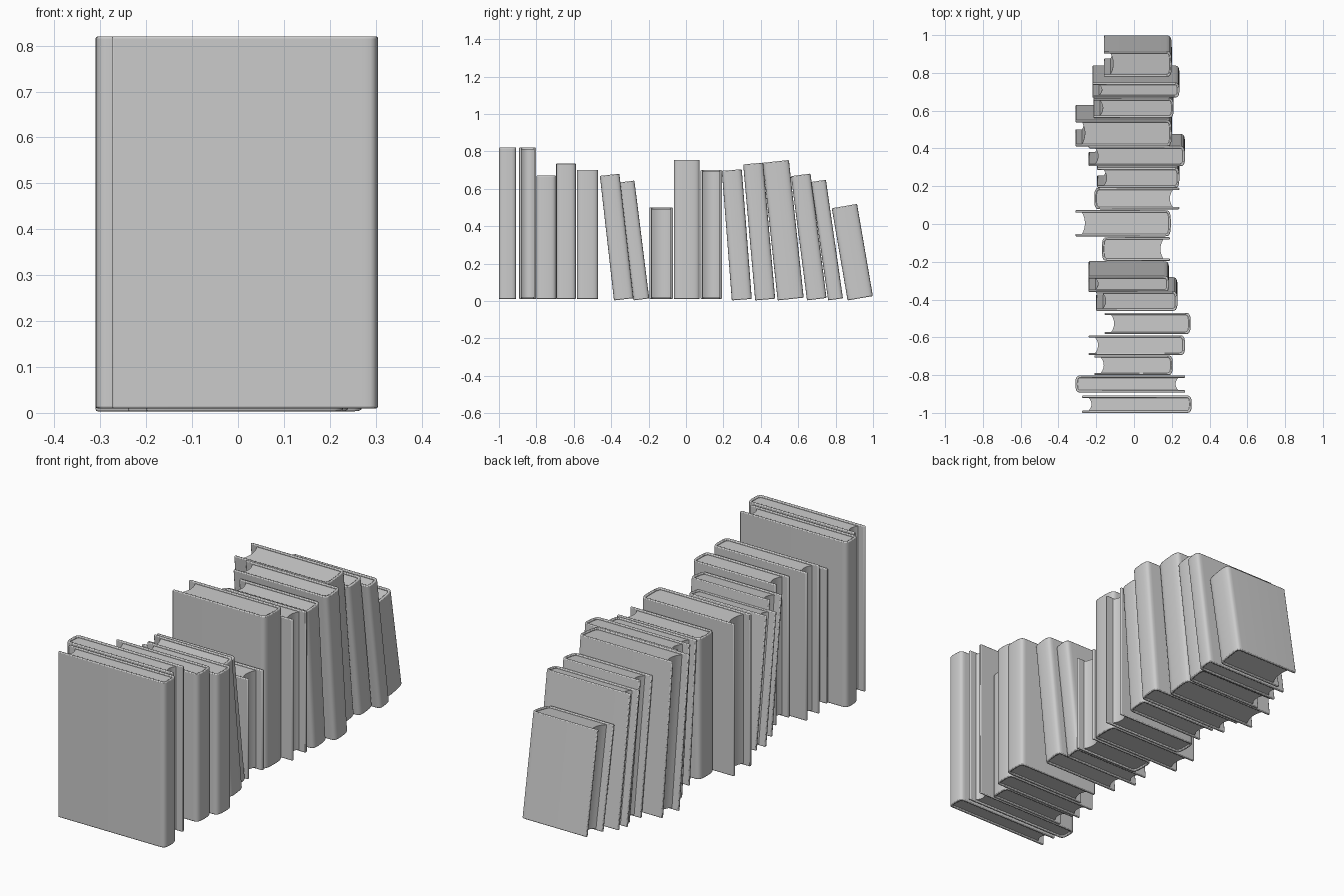
import bpy
import bmesh
import math
from mathutils import Matrix

cube = bpy.data.objects.get("Cube")
if cube:
    bpy.data.objects.remove(cube, do_unlink=True)

grey = bpy.data.materials.new("matte grey")
grey.use_nodes = True
colour = (0.6, 0.6, 0.6, 1)
grey.diffuse_color = colour
grey.node_tree.nodes["Principled BSDF"].inputs["Base Color"].default_value = colour

BOARD = 0.012     # cover thickness
OVERHANG = 0.035  # cover beyond the fore edge
LIP = 0.008       # cover beyond the top and bottom of the pages


def spine_curve(depth, half, steps=12):
    """Softly squared spine outline, bulging towards +x and ending at x = 0."""
    pts = []
    for i in range(steps + 1):
        a = math.pi * (i / steps - 0.5)
        x = depth * max(math.cos(a), 0) ** 0.6
        y = math.copysign(half * abs(math.sin(a)) ** 0.6, a)
        pts.append((x, y))
    return pts


def fore_edge(x, half, hollow, steps=8):
    """Hollow page edge running from +y to -y."""
    pts = []
    for i in range(steps + 1):
        k = 1 - 2 * i / steps
        pts.append((x + hollow * (1 - k * k), half * k))
    return pts


def extrude(name, outline, z0, z1, matrix, bevel):
    bm = bmesh.new()
    face = bm.faces.new([bm.verts.new((x, y, z0)) for x, y in outline])
    side = bmesh.ops.extrude_face_region(bm, geom=[face])["geom"]
    top = [v for v in side if isinstance(v, bmesh.types.BMVert)]
    bmesh.ops.translate(bm, verts=top, vec=(0, 0, z1 - z0))
    bm.transform(matrix)
    bmesh.ops.recalc_face_normals(bm, faces=bm.faces)
    mesh = bpy.data.meshes.new(name)
    bm.to_mesh(mesh)
    bm.free()
    mesh.materials.append(grey)
    ob = bpy.data.objects.new(name, mesh)
    bpy.context.collection.objects.link(ob)
    if bevel:
        mod = ob.modifiers.new("soft edges", "BEVEL")
        mod.width = bevel
        mod.segments = 2
        mod.limit_method = "ANGLE"
        mod.angle_limit = math.radians(50)
    bpy.ops.object.select_all(action="DESELECT")
    ob.select_set(True)
    bpy.context.view_layer.objects.active = ob
    bpy.ops.object.shade_smooth_by_angle(angle=math.radians(35))


def book(number, y, thick, height, x0, x1, lean=0, spine=1):
    """Book standing on its front lower edge at y; spine is +1 or -1 along x."""
    half, width, depth = thick / 2, x1 - x0, 0.03
    place = Matrix.Translation(((x0 + x1) / 2, y, 0.003 if lean else 0.01))
    place = place @ Matrix.Rotation(lean, 4, "X") @ Matrix.Translation((0, half, 0))
    if spine < 0:
        place = place @ Matrix.Rotation(math.pi, 4, "Z")
    place = place @ Matrix.Translation((width / 2 - depth, 0, 0))
    fore = depth - width
    inner = half - BOARD
    # wrap-round cover
    outside = [(fore, -half)] + spine_curve(depth, half) + [(fore, half)]
    inside = [(fore, inner)] + spine_curve(depth - BOARD, inner)[::-1] + [(fore, -inner)]
    extrude(f"book_{number}_cover", outside + inside, 0, height, place, 0.004)
    # page block
    pages = spine_curve(depth - BOARD, inner) + fore_edge(fore + OVERHANG, inner, 0.015)
    extrude(f"book_{number}_pages", pages, LIP, height - LIP, place, 0)


# y, thickness, height, x range, lean, spine side
shelf = [
    (-1.0, 0.092, 0.81, -0.275, 0.305),
    (-0.892, 0.09, 0.81, -0.31, 0.27, 0, -1),
    (-0.8, 0.105, 0.66, -0.21, 0.205),
    (-0.694, 0.105, 0.725, -0.24, 0.27),
    (-0.583, 0.113, 0.69, -0.155, 0.30),
    (-0.385, 0.105, 0.67, -0.2, 0.23, 0.113),
    (-0.281, 0.085, 0.635, -0.24, 0.185, 0.125),
    (-0.195, 0.125, 0.49, -0.17, 0.19, 0, -1),
    (-0.065, 0.138, 0.745, -0.31, 0.195),
    (0.078, 0.114, 0.69, -0.21, 0.24, 0, -1),
    (0.245, 0.107, 0.695, -0.195, 0.24, 0.077),
    (0.37, 0.107, 0.73, -0.24, 0.27, 0.088),
    (0.49, 0.14, 0.74, -0.31, 0.2, 0.107),
    (0.647, 0.105, 0.67, -0.215, 0.21, 0.128),
    (0.76, 0.08, 0.64, -0.22, 0.24, 0.143),
    (0.864, 0.137, 0.5, -0.16, 0.2, 0.17),
]
for number, entry in enumerate(shelf, 1):
    book(number, *entry)
